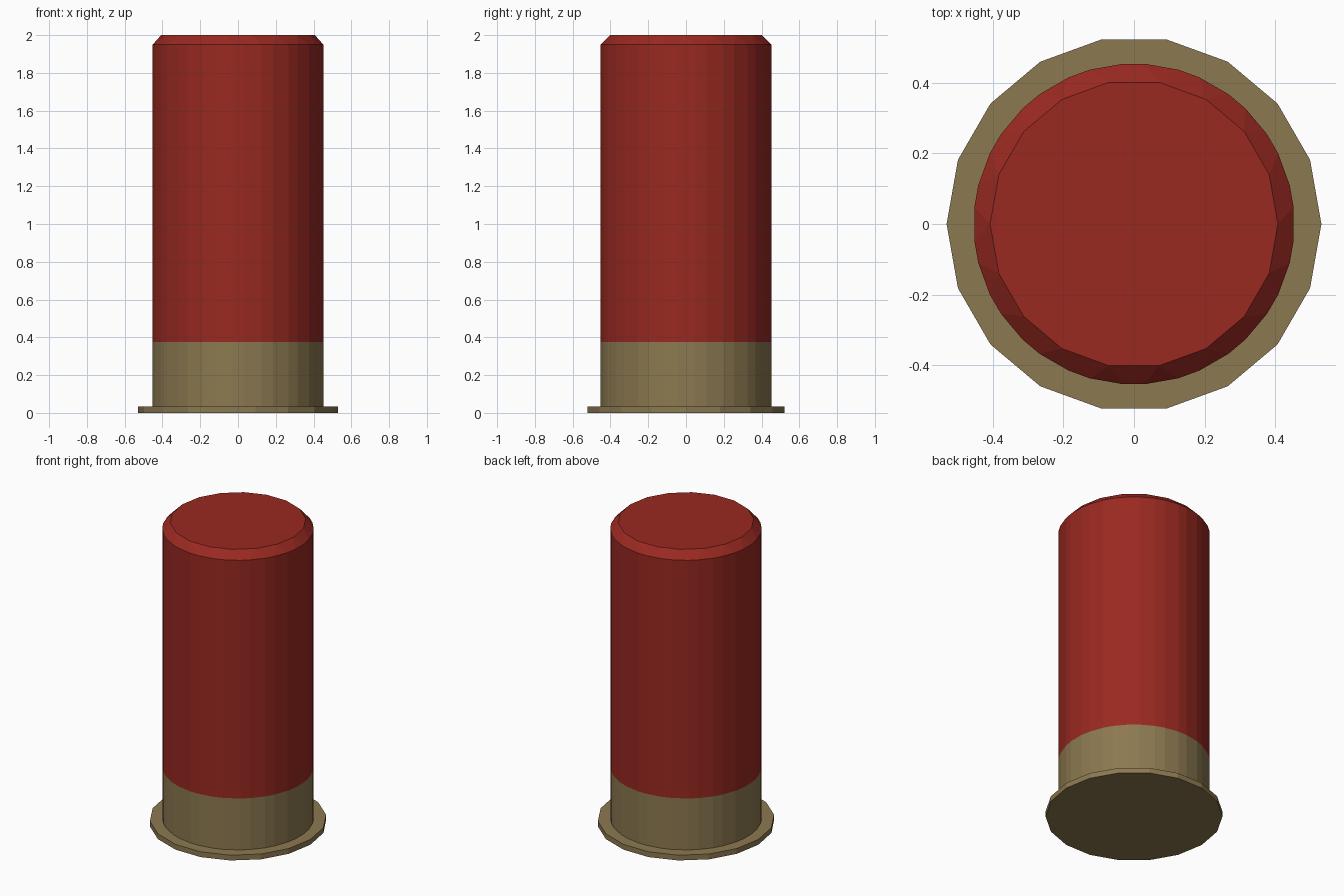
import bpy, bmesh
from math import radians, sin, cos

if "Cube" in bpy.data.objects:
    bpy.data.objects.remove(bpy.data.objects["Cube"])

SIDES = 18
CUT = 6  # half angle in degrees of the strip that bevels each upright edge


def material(name, rgb):
    m = bpy.data.materials.new(name)
    m.diffuse_color = (*rgb, 1)
    m.use_nodes = True
    m.node_tree.nodes["Principled BSDF"].inputs["Base Color"].default_value = m.diffuse_color
    return m


def loft(name, rings, mat, cap_bottom=False, cap_top=False):
    """Bridge rings of (radius, z, half angle of corner cut); zero cut gives plain corners."""
    bm = bmesh.new()
    loops = []
    for r, z, cut in rings:
        angles = [radians(i * 360 / SIDES + s * cut) for i in range(SIDES) for s in (-1, 1)]
        loops.append([bm.verts.new((r * cos(a), r * sin(a), z)) for a in angles])
    n = SIDES * 2
    for lo, hi in zip(loops, loops[1:]):
        for i in range(n):
            j = (i + 1) % n
            bm.faces.new((lo[i], lo[j], hi[j], hi[i]))
    if cap_bottom:
        bm.faces.new(loops[0][::-1])
    if cap_top:
        bm.faces.new(loops[-1])
    # collapse doubled corners on the uncut rings
    bmesh.ops.remove_doubles(bm, verts=bm.verts, dist=1e-4)
    mesh = bpy.data.meshes.new(name)
    bm.to_mesh(mesh)
    bm.free()
    mesh.materials.append(mat)
    obj = bpy.data.objects.new(name, mesh)
    bpy.context.collection.objects.link(obj)
    return obj


brass = material("brass", (0.26, 0.19, 0.08))
red = material("red_plastic", (0.32, 0.022, 0.015))

R = 0.454
# flat rim and brass head
loft("brass_head", [(0.53, 0, 0), (0.53, 0.035, 0), (R, 0.035, CUT), (R, 0.375, CUT)],
     brass, cap_bottom=True)
# red tube with chamfered closed top
loft("red_tube", [(R, 0.375, CUT), (R, 1.95, CUT), (0.407, 2.0, 0)], red, cap_top=True)
